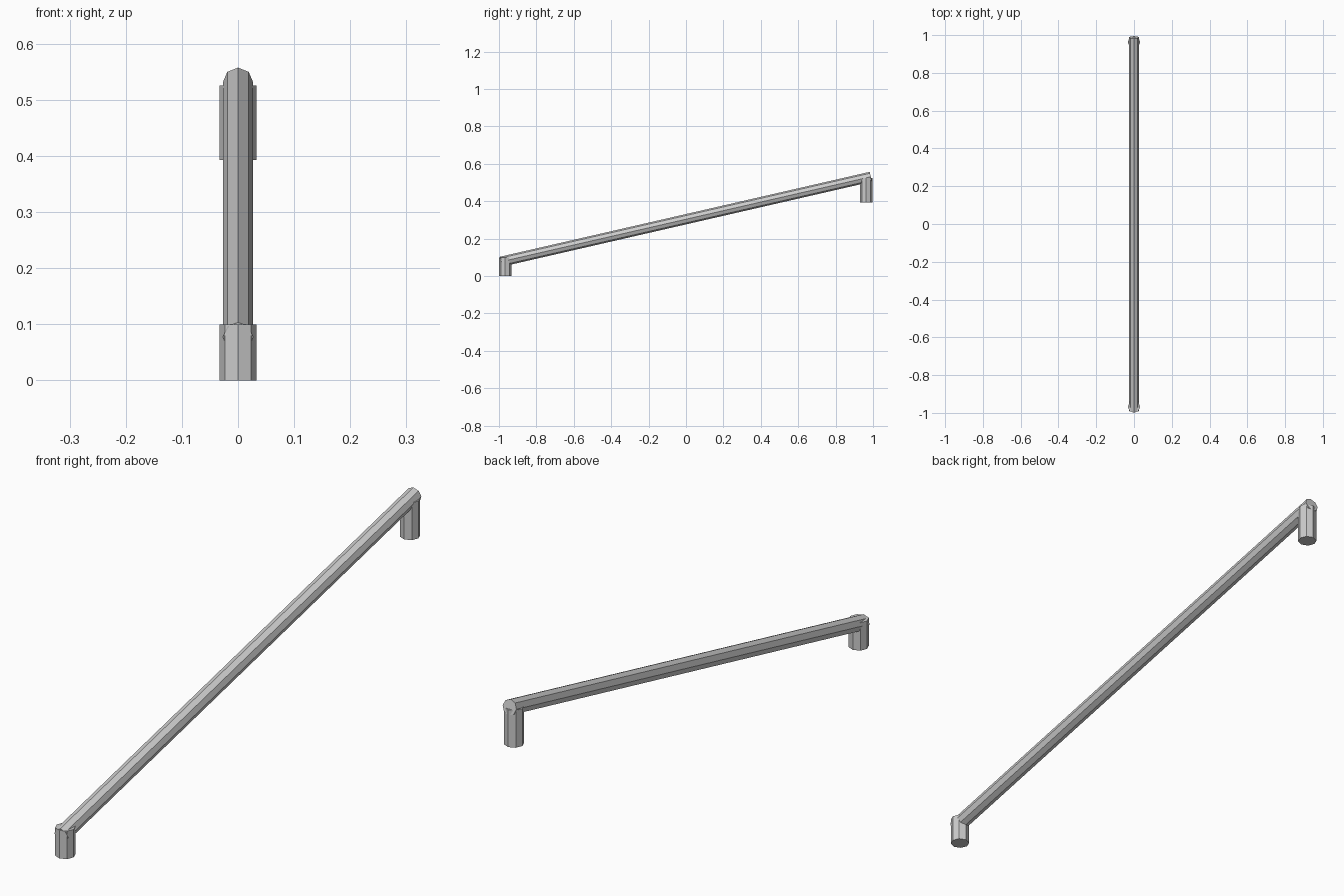
import bpy
from mathutils import Vector

if "Cube" in bpy.data.objects:
    bpy.data.objects.remove(bpy.data.objects["Cube"])


def rod(name, start, end, radius):
    """Flat-shaded eight-sided bar between two points, with a corner facing up/front."""
    a, b = Vector(start), Vector(end)
    axis = b - a
    bpy.ops.mesh.primitive_cylinder_add(vertices=8, radius=radius, depth=axis.length,
                                        location=(a + b) / 2)
    obj = bpy.context.object
    obj.name = name
    # bar lies in the yz plane, so it only turns about x
    obj.rotation_euler.x = -Vector((0, 0, 1)).angle(axis)
    return obj


# Sloping handrail
rod("rail", (0, -0.989, 0.077), (0, 0.988, 0.531), 0.027)

# Short upright brackets under each end
rod("lower_post", (0, -0.967, 0), (0, -0.967, 0.099), 0.033)
rod("upper_post", (0, 0.963, 0.393), (0, 0.963, 0.525), 0.033)
